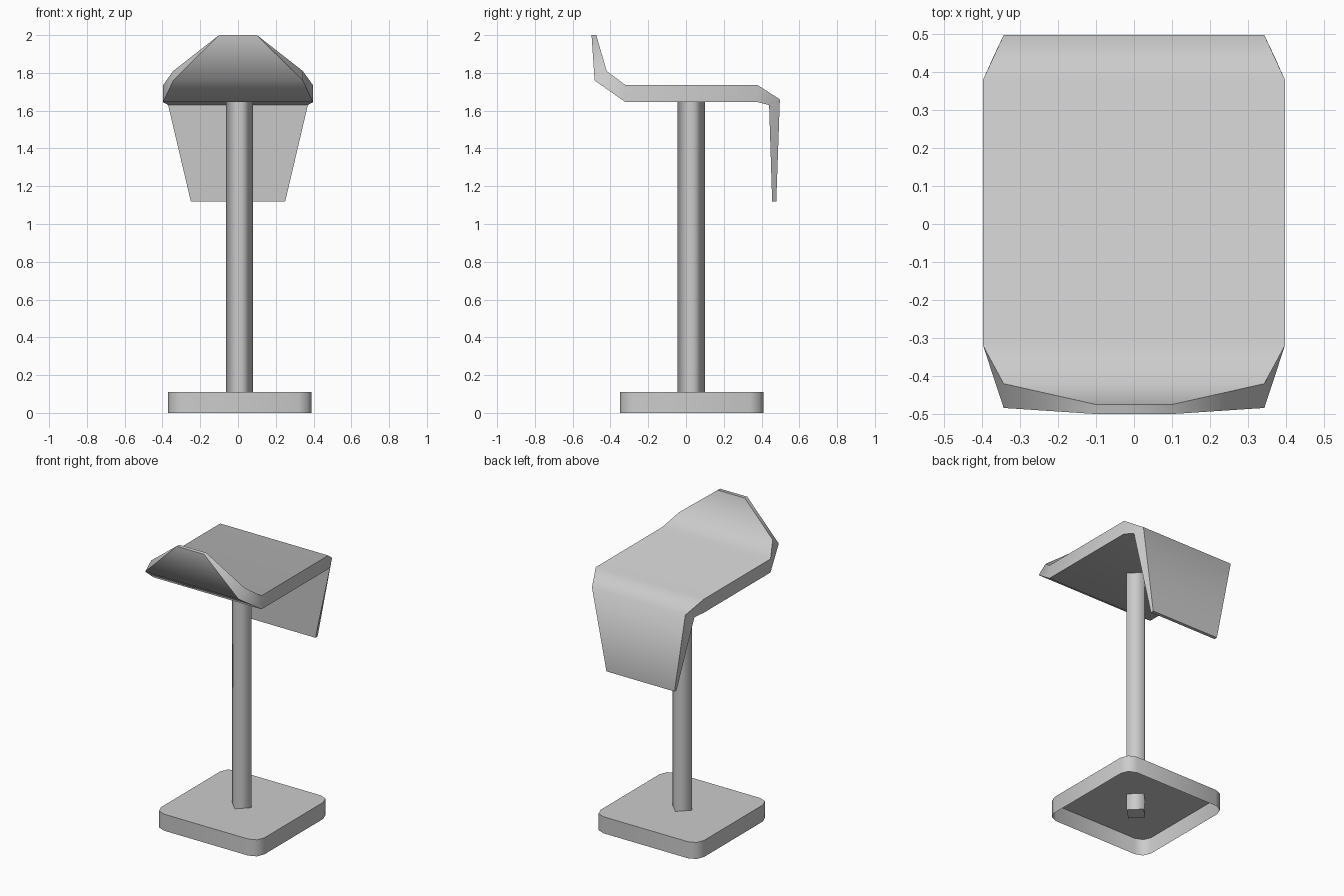
import bpy, bmesh, math

if "Cube" in bpy.data.objects:
    bpy.data.objects.remove(bpy.data.objects["Cube"])

CX, CY = 0.01, 0.03  # shared centre of base and pole


def finish(name, bm, angle=None):
    bmesh.ops.recalc_face_normals(bm, faces=bm.faces)
    mesh = bpy.data.meshes.new(name)
    bm.to_mesh(mesh)
    bm.free()
    ob = bpy.data.objects.new(name, mesh)
    bpy.context.collection.objects.link(ob)
    if angle:
        bpy.ops.object.select_all(action='DESELECT')
        ob.select_set(True)
        bpy.context.view_layer.objects.active = ob
        bpy.ops.object.shade_smooth_by_angle(angle=math.radians(angle))
    return ob


# Base: hollow plate with rounded corners, open underneath
bm = bmesh.new()
bmesh.ops.create_cube(bm, size=1)
for v in bm.verts:
    v.co = (v.co.x * 0.76 + CX, v.co.y * 0.76 + CY, (v.co.z + 0.5) * 0.11)
uprights = [e for e in bm.edges if abs(e.verts[0].co.z - e.verts[1].co.z) > 0.05]
bmesh.ops.bevel(bm, geom=uprights, offset=0.07, offset_type='OFFSET',
                segments=2, profile=0.5, affect='EDGES')
bmesh.ops.recalc_face_normals(bm, faces=bm.faces)
bottom = [f for f in bm.faces if f.normal.z < -0.9]
bmesh.ops.delete(bm, geom=bottom, context='FACES_ONLY')
finish("base", bm, 50)

# Pole: four-sided, turned cornerwise, smooth sides with crisp ends
bm = bmesh.new()
H = 1.65
bmesh.ops.create_cone(bm, cap_ends=True, segments=4, radius1=0.0725, radius2=0.0725, depth=H)
for v in bm.verts:
    a = math.atan2(v.co.y, v.co.x)
    a = round(a / (math.pi / 2)) * math.pi / 2
    v.co = (CX + 0.0725 * math.cos(a) - 0.002, CY + 0.0725 * math.sin(a) - 0.002, v.co.z + H / 2)
bm.normal_update()
for f in bm.faces:
    f.smooth = abs(f.normal.z) < 0.5
for e in bm.edges:
    e.smooth = abs(e.verts[0].co.z - e.verts[1].co.z) > 0.5
finish("pole", bm)

# Seat: one bent slab; each row is (half width top, y, z top side, half width under, y, z underside)
rows = [
    (0.10, -0.475, 2.00, 0.10, -0.50, 2.00),
    (0.343, -0.42, 1.81, 0.343, -0.484, 1.76),
    (0.397, -0.32, 1.735, 0.397, -0.32, 1.645),
    (0.397, 0.38, 1.735, 0.397, 0.38, 1.645),
    (0.343, 0.497, 1.66, 0.37, 0.44, 1.63),
    (0.25, 0.478, 1.12, 0.25, 0.456, 1.12),
]
bm = bmesh.new()
rings = []
for wt, yt, zt, wb, yb, zb in rows:
    rings.append([bm.verts.new(c) for c in
                  ((-wt, yt, zt), (wt, yt, zt), (wb, yb, zb), (-wb, yb, zb))])
for a, b in zip(rings, rings[1:]):
    for i in range(4):
        j = (i + 1) % 4
        bm.faces.new((a[i], a[j], b[j], b[i]))
bm.faces.new(rings[0])
bm.faces.new(rings[-1])
finish("seat", bm, 62)
